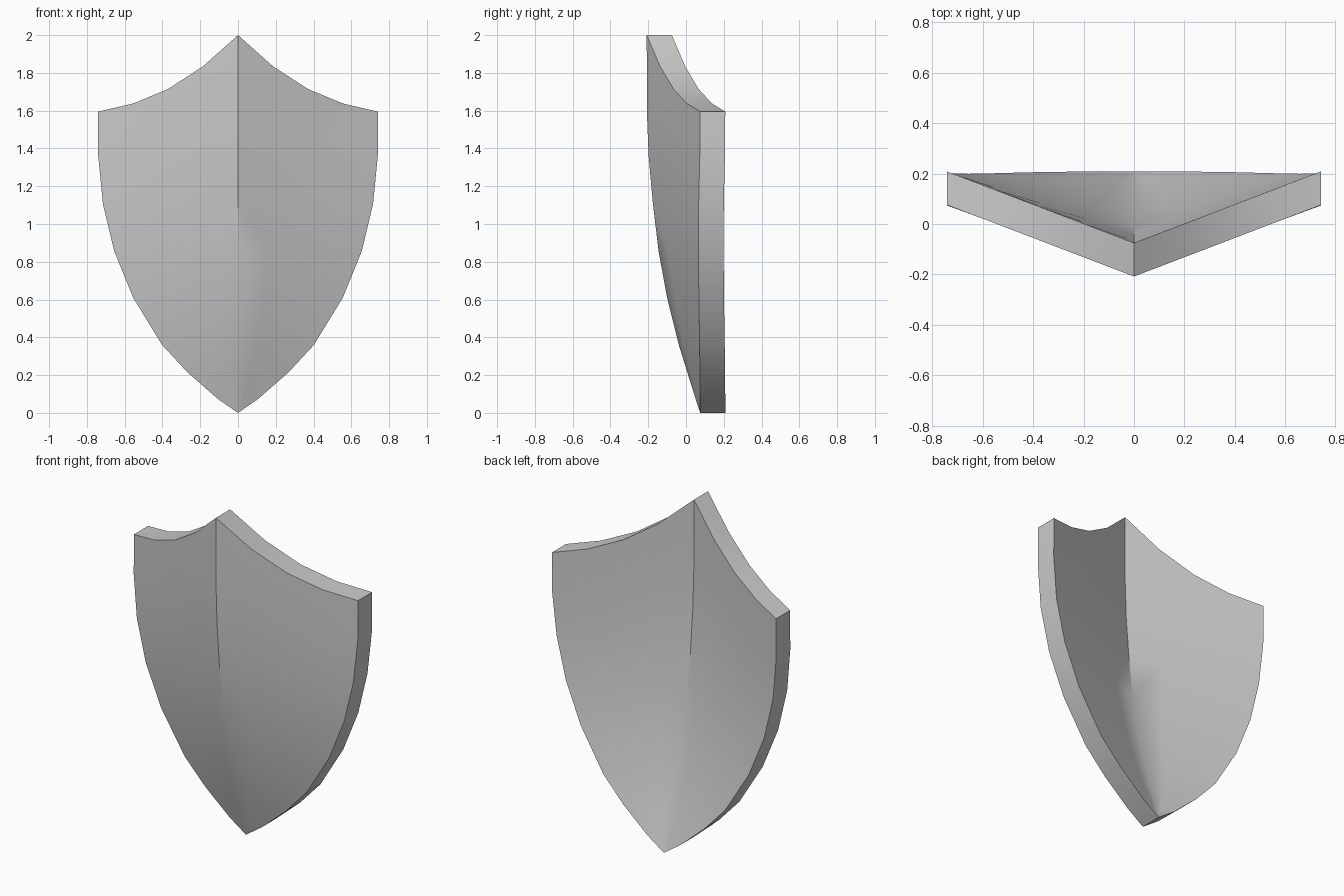
import bpy, bmesh, math

if "Cube" in bpy.data.objects:
    bpy.data.objects.remove(bpy.data.objects["Cube"])

THICK = 0.133
COLS = 4
# horizontal rows: (height, half width, ridge y, edge y)
ROWS = [(1.595, 0.74, -0.207, 0.075), (1.36, 0.74, -0.198, 0.073),
        (1.105, 0.715, -0.175, 0.067), (0.855, 0.655, -0.145, 0.066),
        (0.61, 0.555, -0.10, 0.068), (0.36, 0.402, -0.038, 0.072),
        (0.215, 0.268, 0.007, 0.074), (0.074, 0.107, 0.051, 0.075),
        (0.0, 0.0, 0.075, 0.075)]
# concave top rim heights from the centre peak out to the corner
RIM = [2.0, 1.835, 1.715, 1.638, 1.595]

bm = bmesh.new()


def row_verts(half, ridge, edge, height):
    verts = []
    for i in range(-COLS, COLS + 1):
        t = abs(i) / COLS
        verts.append(bm.verts.new((half * i / COLS, ridge + (edge - ridge) * t, height(abs(i)))))
    return verts


# front face: rim row, then the rows below it
grid = [row_verts(0.74, -0.208, 0.075, lambda i: RIM[i])]
for z, half, ridge, edge in ROWS:
    grid.append(row_verts(half, ridge, edge, lambda i, z=z: z))
for a, b in zip(grid, grid[1:]):
    for i in range(2 * COLS):
        bm.faces.new((a[i], b[i], b[i + 1], a[i + 1]))
bmesh.ops.remove_doubles(bm, verts=bm.verts, dist=0.001)

# thickness: extrude straight back, keeping the front face
front = list(bm.faces)
ext = bmesh.ops.extrude_face_region(bm, geom=front, use_keep_orig=True)
moved = [g for g in ext["geom"] if isinstance(g, bmesh.types.BMVert)]
bmesh.ops.translate(bm, verts=moved, vec=(0, THICK, 0))
bmesh.ops.recalc_face_normals(bm, faces=bm.faces)

mesh = bpy.data.meshes.new("shield_body")
bm.to_mesh(mesh)
bm.free()
shield = bpy.data.objects.new("shield_body", mesh)
bpy.context.collection.objects.link(shield)

# smooth panels with crisp rim and ridge
bpy.context.view_layer.objects.active = shield
shield.select_set(True)
bpy.ops.object.shade_smooth_by_angle(angle=math.radians(35))
